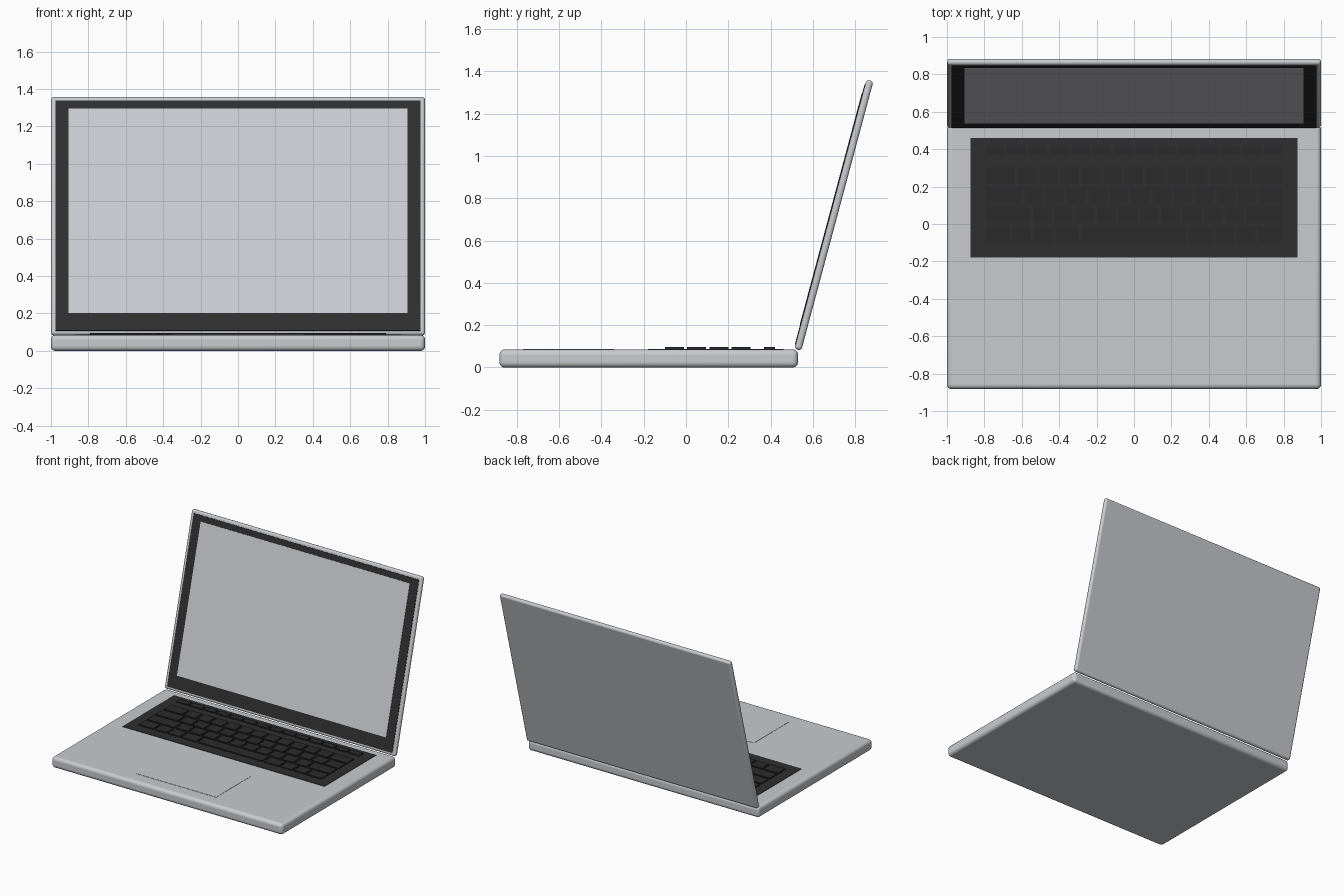
import bpy, math
from mathutils import Matrix

if "Cube" in bpy.data.objects:
    bpy.data.objects.remove(bpy.data.objects["Cube"])


def material(name, rgb):
    m = bpy.data.materials.new(name)
    m.diffuse_color = (*rgb, 1)
    m.use_nodes = True
    m.node_tree.nodes["Principled BSDF"].inputs["Base Color"].default_value = m.diffuse_color
    return m


silver = material("silver", (0.58, 0.60, 0.63))
black = material("bezel_black", (0.028, 0.028, 0.028))
key_black = material("key_black", (0.024, 0.024, 0.025))
glass = material("screen_grey", (0.60, 0.615, 0.65))


def box(name, lo, hi, mat, bevel=0.0, segments=4, frame=None):
    """Box between two corners, optionally rounded and placed in a frame."""
    bpy.ops.mesh.primitive_cube_add(size=1)
    ob = bpy.context.object
    ob.name = name
    size = [b - a for a, b in zip(lo, hi)]
    mid = [(a + b) / 2 for a, b in zip(lo, hi)]
    ob.data.transform(Matrix.Translation(mid) @ Matrix.Diagonal((*size, 1)))
    ob.data.materials.append(mat)
    if frame is not None:
        ob.matrix_world = frame
    if bevel:
        mod = ob.modifiers.new("round", "BEVEL")
        mod.width = bevel
        mod.segments = segments
        bpy.ops.object.shade_smooth_by_angle(angle=math.radians(40))
    return ob


# Base with rounded edges
TOP = 0.085
box("base", (-1, -0.8825, 0), (1, 0.53, TOP), silver, 0.025, 5)

# Trackpad, slightly raised
box("trackpad", (-0.35, -0.77, TOP - 0.004), (0.35, -0.34, TOP + 0.002), silver)

# Keyboard plate
box("keyboard_plate", (-0.875, -0.18, TOP - 0.004), (0.875, 0.46, TOP + 0.003), black)

# Keys: rows given by front edge, back edge and relative key widths
rows = [
    (-0.10, -0.01, [1.25, 1, 1, 1.25, 5, 1.25, 1, 1, 1.25]),
    (0.005, 0.095, [2.2] + [1] * 10 + [1.8]),
    (0.11, 0.20, [1.8] + [1] * 11 + [1.2]),
    (0.215, 0.305, [1.5] + [1] * 11 + [1.5]),
    (0.37, 0.42, [1] * 14),
]
GAP, HALF = 0.016, 0.80
for r, (y0, y1, widths) in enumerate(rows):
    unit = 2 * HALF / sum(widths)
    x = -HALF
    for c, w in enumerate(widths):
        box(f"key_{r}_{c}", (x + GAP / 2, y0, TOP), (x + w * unit - GAP / 2, y1, TOP + 0.011), key_black)
        x += w * unit

# Lid: local z runs up the lid, local -y faces the user, tilted back 15 degrees
frame = Matrix.Translation((0, 0.533, 0.1)) @ Matrix.Rotation(math.radians(-15), 4, "X")
R, L = 0.017, 1.285
box("lid", (-1, -R, -R), (1, R, L + R), silver, 0.0155, 5, frame)
box("screen_bezel", (-0.975, -R - 0.003, 0.003), (0.975, -R + 0.004, L - 0.008), black, frame=frame)
box("screen", (-0.905, -R - 0.005, 0.10), (0.905, -R, 1.233), glass, frame=frame)
